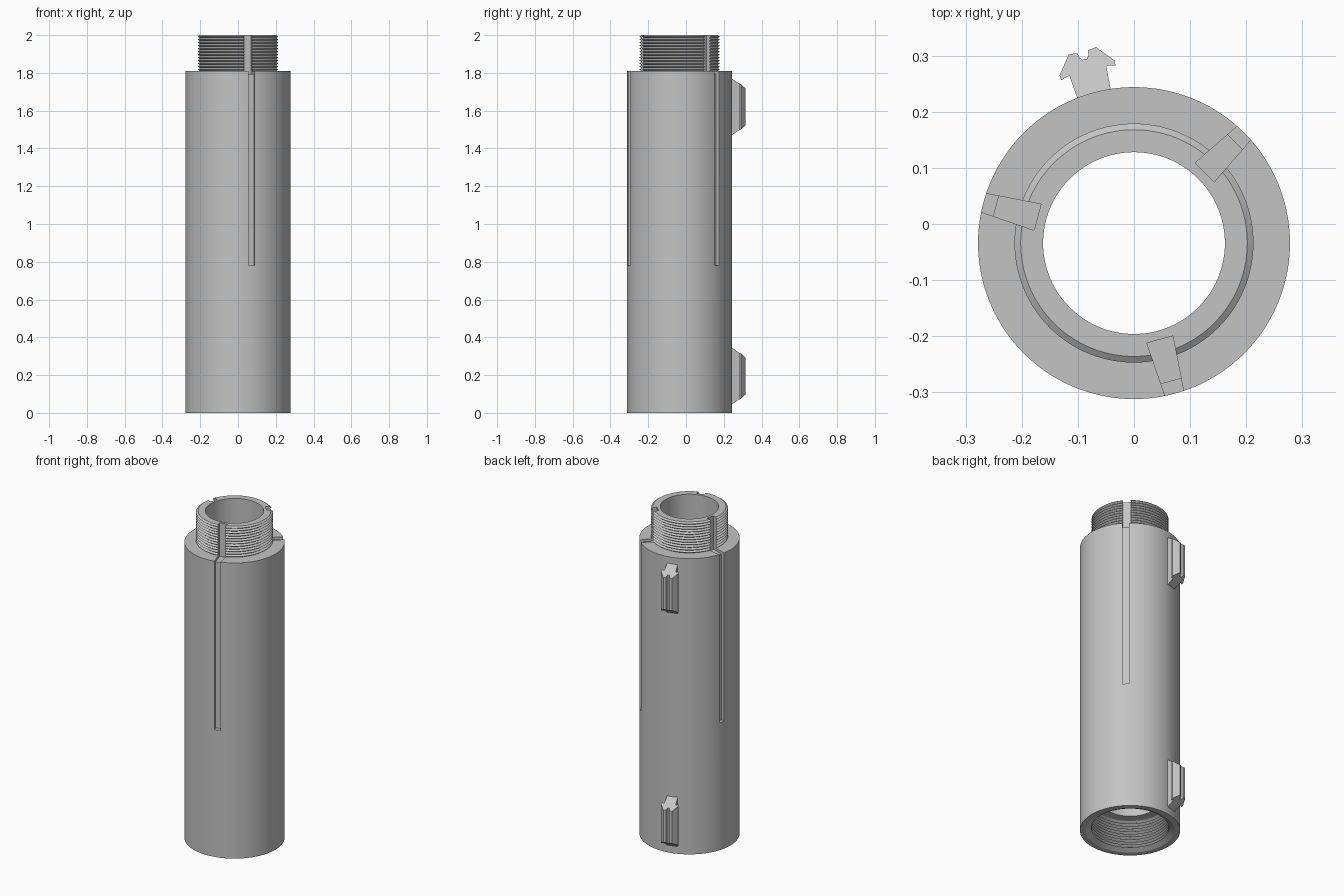
import bpy
import bmesh
from math import cos, sin, tau, radians
from mathutils import Matrix

if "Cube" in bpy.data.objects:
    bpy.data.objects.remove(bpy.data.objects["Cube"])

AXIS_Y = -0.034          # tube axis, set forward to balance the rear lugs
R_OUT, R_BORE = 0.278, 0.162
SHOULDER, TOP = 1.81, 2.0
SEGMENTS = 112

grey = bpy.data.materials.new("plain grey")
grey.use_nodes = True
colour = (0.55, 0.55, 0.55, 1)
grey.diffuse_color = colour
grey.node_tree.nodes["Principled BSDF"].inputs["Base Color"].default_value = colour


def finish(name, bm):
    bmesh.ops.recalc_face_normals(bm, faces=bm.faces)
    mesh = bpy.data.meshes.new(name)
    bm.to_mesh(mesh)
    bm.free()
    mesh.materials.append(grey)
    obj = bpy.data.objects.new(name, mesh)
    bpy.context.collection.objects.link(obj)
    return obj


def select(obj):
    bpy.ops.object.select_all(action="DESELECT")
    obj.select_set(True)
    bpy.context.view_layer.objects.active = obj


def lathe(name, profile):
    """Revolve a closed (radius, z) loop around the tube axis."""
    bm = bmesh.new()
    rings = []
    for i in range(SEGMENTS):
        a = tau * i / SEGMENTS
        rings.append([bm.verts.new((r * cos(a), r * sin(a) + AXIS_Y, z)) for r, z in profile])
    n = len(profile)
    for i, ring in enumerate(rings):
        after = rings[(i + 1) % SEGMENTS]
        for j in range(n):
            k = (j + 1) % n
            bm.faces.new((ring[j], after[j], after[k], ring[k]))
    return finish(name, bm)


def loft(name, side_a, side_b, angle):
    """Bridge two matching loops, x being radial, then turn about the tube axis."""
    bm = bmesh.new()
    a = [bm.verts.new(p) for p in side_a]
    b = [bm.verts.new(p) for p in side_b]
    bm.faces.new(a)
    bm.faces.new(b)
    for i in range(len(a)):
        k = (i + 1) % len(a)
        bm.faces.new((a[i], a[k], b[k], b[i]))
    turn = Matrix.Translation((0, AXIS_Y, 0)) @ Matrix.Rotation(radians(angle), 4, "Z")
    bm.transform(turn)
    return finish(name, bm)


def thread(z_start, z_end, root, crest, count=12):
    """Zigzag (radius, z) points from root to crest and back."""
    step = (z_end - z_start) / (2 * count)
    return [(crest if i % 2 else root, z_start + step * i) for i in range(2 * count + 1)]


# Tube: bore, internal thread at the foot, shoulder and threaded neck
profile = [(R_BORE, TOP), (R_BORE, 0.185)]
profile += thread(0.185, 0.016, 0.215, 0.229, 10)
profile += [(0.246, 0), (R_OUT, 0), (R_OUT, SHOULDER)]
profile += thread(SHOULDER, TOP, 0.202, 0.213)
tube = lathe("threaded_tube", profile)

# Three tapering slots: deep through the neck, shallow down the body
slot = [(0.178, 2.1), (0.178, 1.795), (0.255, 1.795), (0.255, 0.78), (0.32, 0.78), (0.32, 2.1)]


def half_width(r):
    return 0.024 - 0.07 * (r - 0.178)


for angle in (-75, 45, 165):
    cutter = loft("slot_cutter",
                  [(r, -half_width(r), z) for r, z in slot],
                  [(r, half_width(r), z) for r, z in slot], angle)
    cutter.hide_render = True
    cut = tube.modifiers.new("slot", "BOOLEAN")
    cut.operation = "DIFFERENCE"
    cut.solver = "EXACT"
    cut.object = cutter
    select(tube)
    bpy.ops.object.modifier_apply(modifier=cut.name)
    bpy.data.objects.remove(cutter)

select(tube)
bpy.ops.object.shade_smooth_by_angle(angle=radians(25))

# Rear mounting lugs: flared rail section with a round groove and sloped ends
half = [(0.265, 0.03), (0.318, 0.034), (0.314, 0.05), (0.323, 0.051),
        (0.355, 0.025), (0.353, 0.010), (0.344, 0.008), (0.339, 0.004)]
section = half + [(r, -t) for r, t in reversed(half)]

for name, middle in (("lower_lug", 0.195), ("upper_lug", 1.62)):
    ends = []
    for side in (-1, 1):
        ends.append([(r, t, middle + side * (0.15 - 0.68 * (r - 0.278))) for r, t in section])
    loft(name, *ends, 105)
